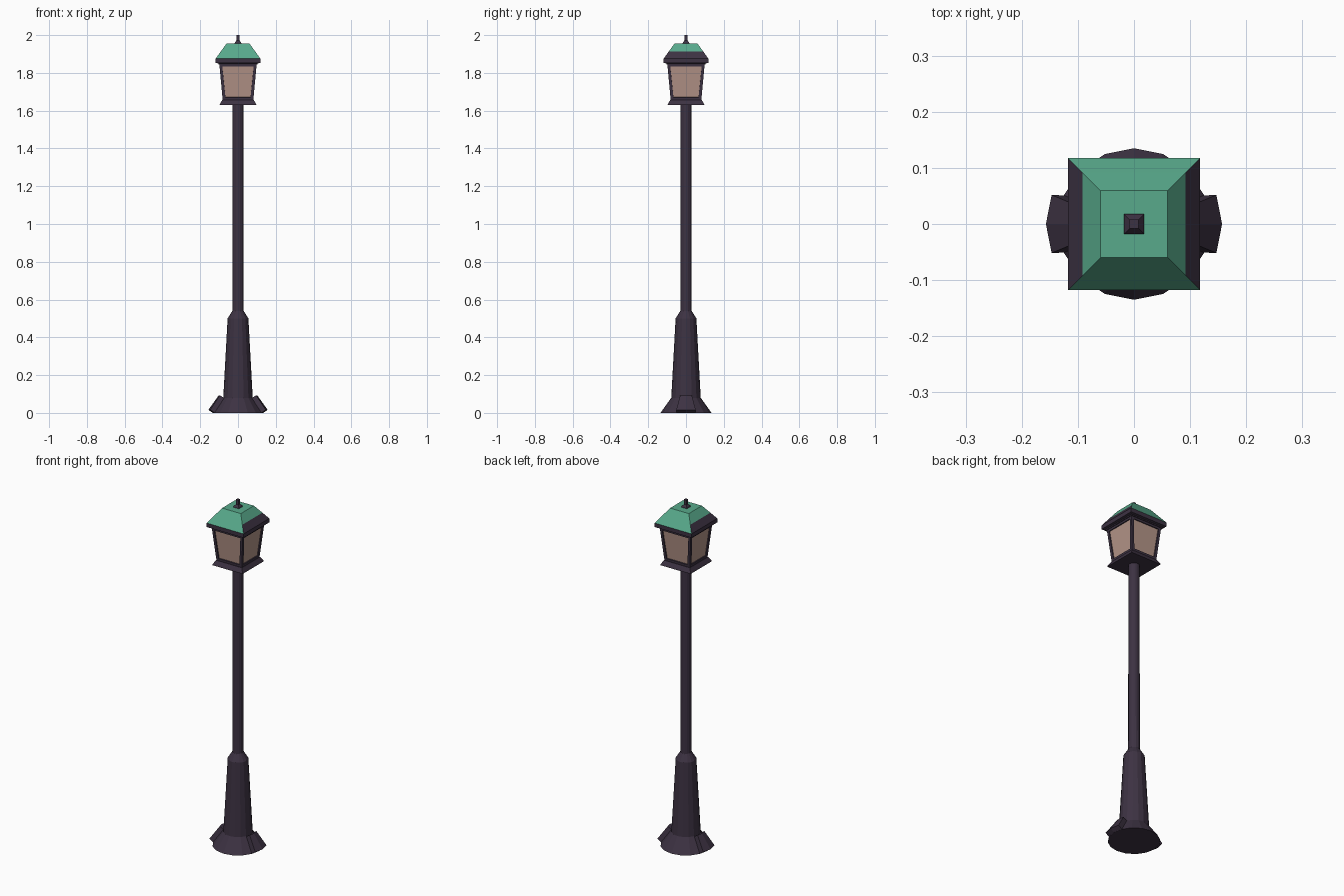
import bpy, bmesh
from math import cos, sin, pi, sqrt

if "Cube" in bpy.data.objects:
    bpy.data.objects.remove(bpy.data.objects["Cube"])


def mat(name, rgb):
    m = bpy.data.materials.new(name)
    m.diffuse_color = (*rgb, 1)
    m.use_nodes = True
    m.node_tree.nodes["Principled BSDF"].inputs["Base Color"].default_value = m.diffuse_color
    return m


IRON = mat("dark_iron", (0.046, 0.032, 0.055))
GREEN = mat("green_roof", (0.098, 0.40, 0.26))
GLASS = mat("warm_glass", (0.456, 0.296, 0.246))


def finish(name, bm, mats):
    bmesh.ops.recalc_face_normals(bm, faces=bm.faces[:])
    me = bpy.data.meshes.new(name)
    bm.to_mesh(me)
    bm.free()
    for m in mats:
        me.materials.append(m)
    ob = bpy.data.objects.new(name, me)
    bpy.context.collection.objects.link(ob)
    return ob


def loft(profile, n, square=False):
    """Stack n-sided rings from (radius or half width, z) pairs."""
    bm = bmesh.new()
    rings = []
    for r, z in profile:
        k = r * sqrt(2) if square else r
        off = pi / 4 if square else 0
        rings.append([bm.verts.new((k * cos(2 * pi * i / n + off),
                                    k * sin(2 * pi * i / n + off), z)) for i in range(n)])
    for a, b in zip(rings, rings[1:]):
        for i in range(n):
            j = (i + 1) % n
            bm.faces.new((a[i], a[j], b[j], b[i]))
    bm.faces.new(rings[0][::-1])
    bm.faces.new(rings[-1])
    bm.normal_update()
    return bm


# Flared base, tapered shaft and slim pole in one profile
finish("post", loft([(0.135, 0), (0.078, 0.08), (0.055, 0.5),
                     (0.03, 0.54), (0.029, 1.64)], 16), [IRON])

# Raised foot plates that follow the flare on the left and right
for side, name in ((1, "foot_right"), (-1, "foot_left")):
    bm = bmesh.new()
    rows = []
    for r, z, dx, dz in ((0.133, 0.0, 0, 0), (0.135, 0.0, 0.022, 0.016),
                         (0.08, 0.077, 0.022, 0.016), (0.076, 0.077, 0, 0)):
        rows.append([bm.verts.new((side * (r * cos(a) + dx), r * sin(a), z + dz))
                     for a in (-pi / 8, 0, pi / 8)])
    for k in range(4):
        a, b = rows[k], rows[(k + 1) % 4]
        for i in range(2):
            bm.faces.new((a[i], a[i + 1], b[i + 1], b[i]))
    for i in (0, 2):
        bm.faces.new([row[i] for row in rows])
    finish(name, bm, [IRON])

# Lantern floor plate
finish("lantern_floor", loft([(0.097, 1.63), (0.096, 1.635), (0.083, 1.657)], 4, True), [IRON])

# Lantern body: each side is a frame around a recessed glass pane
bm = loft([(0.081, 1.655), (0.099, 1.848)], 4, True)
panes = [f for f in bm.faces if abs(f.normal.z) < 0.5]
bmesh.ops.inset_individual(bm, faces=panes, thickness=0.021, depth=0)
bmesh.ops.inset_individual(bm, faces=panes, thickness=0.0005, depth=-0.006)
for f in panes:
    f.material_index = 1
finish("lantern_body", bm, [IRON, GLASS])

# Eave rim
finish("roof_rim", loft([(0.103, 1.845), (0.105, 1.85), (0.118, 1.853),
                         (0.118, 1.876)], 4, True), [IRON])

# Hipped roof with a flat top; dark eave strips on the two sides
bm = loft([(0.118, 1.876), (0.092, 1.912), (0.06, 1.956)], 4, True)
for f in bm.faces:
    c = f.calc_center_median()
    if c.z < 1.90 and abs(c.x) > 0.05:
        f.material_index = 1
finish("roof", bm, [GREEN, IRON])

# Small square finial
finish("finial", loft([(0.018, 1.954), (0.016, 1.962), (0.008, 1.972),
                       (0.008, 2.0)], 4, True), [IRON])
